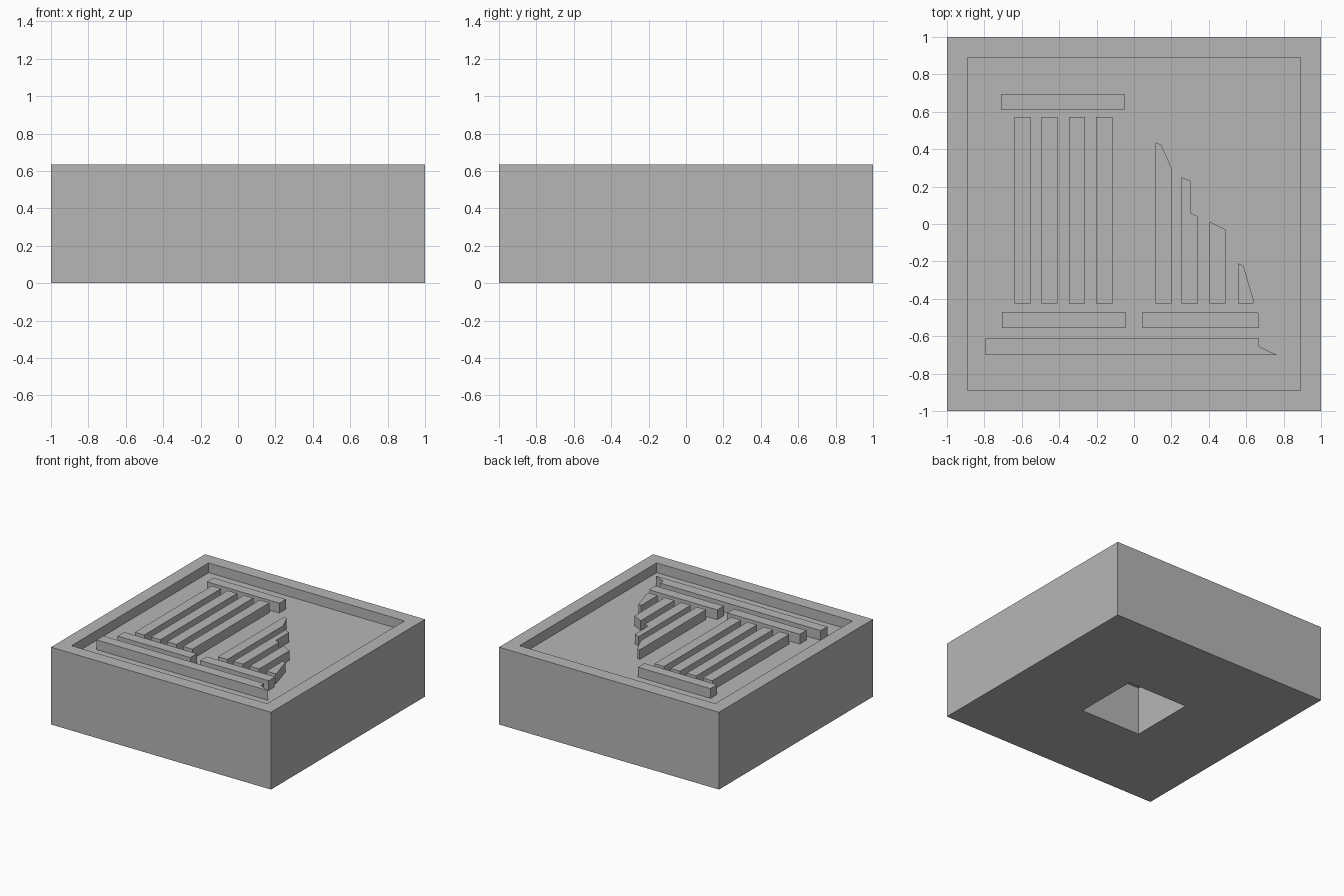
import bpy
import bmesh

cube = bpy.data.objects.get("Cube")
if cube:
    bpy.data.objects.remove(cube, do_unlink=True)

TOP = 0.635          # rim and relief height
FLOOR = 0.555        # recessed panel height
SINK = 0.01          # how far relief parts are set into the panel

stone = bpy.data.materials.new("stone_grey")
stone.use_nodes = True
stone.diffuse_color = (0.47, 0.47, 0.47, 1)
stone.node_tree.nodes["Principled BSDF"].inputs["Base Color"].default_value = stone.diffuse_color


def finish(name, bm):
    bmesh.ops.recalc_face_normals(bm, faces=bm.faces)
    mesh = bpy.data.meshes.new(name)
    bm.to_mesh(mesh)
    bm.free()
    mesh.materials.append(stone)
    obj = bpy.data.objects.new(name, mesh)
    bpy.context.collection.objects.link(obj)
    return obj


def slab(name, outline):
    """Raise a flat outline from the panel to the rim height."""
    bm = bmesh.new()
    face = bm.faces.new([bm.verts.new((x, y, FLOOR - SINK)) for x, y in outline])
    raised = bmesh.ops.extrude_face_region(bm, geom=[face], use_keep_orig=True)
    verts = [v for v in raised["geom"] if isinstance(v, bmesh.types.BMVert)]
    bmesh.ops.translate(bm, verts=verts, vec=(0, 0, TOP - FLOOR + SINK))
    return finish(name, bm)


def bar(name, x0, x1, y0, y1):
    return slab(name, [(x0, y0), (x1, y0), (x1, y1), (x0, y1)])


# Block: square rings joined from socket ceiling, round the outside, to the panel
bm = bmesh.new()
rings = []
for half, z in [(0.275, 0.40), (0.275, 0), (1, 0), (1, TOP), (0.89, TOP), (0.89, FLOOR)]:
    rings.append([bm.verts.new((sx * half, sy * half, z))
                  for sx, sy in [(-1, -1), (1, -1), (1, 1), (-1, 1)]])
for a, b in zip(rings, rings[1:]):
    for i in range(4):
        j = (i + 1) % 4
        bm.faces.new([a[i], a[j], b[j], b[i]])
bm.faces.new(rings[0])
bm.faces.new(rings[-1])
finish("block", bm)

# Intact columns with their capital and base
bar("capital", -0.71, -0.05, 0.61, 0.695)
for i in range(4):
    x = -0.64 + i * 0.146
    bar(f"column_{i + 1}", x, x + 0.086, -0.425, 0.573)
bar("column_base", -0.705, -0.045, -0.555, -0.47)

# Broken columns, each with its own jagged top from left to right
FOOT = -0.425
broken_tops = [
    [(0.115, 0.437), (0.145, 0.425), (0.20, 0.30)],
    [(0.255, 0.25), (0.303, 0.23), (0.303, 0.06), (0.343, 0.04)],
    [(0.403, 0.013), (0.49, -0.03)],
    [(0.555, -0.21), (0.585, -0.222), (0.64, -0.41)],
]
for i, top in enumerate(broken_tops):
    slab(f"broken_column_{i + 1}", [(top[-1][0], FOOT), (top[0][0], FOOT)] + top)

# Base under the broken columns, with a chipped corner
slab("broken_base", [(0.045, -0.555), (0.667, -0.555), (0.667, -0.485),
                     (0.66, -0.47), (0.045, -0.47)])

# Long plinth with a splintered end
slab("plinth", [(-0.795, -0.70), (0.765, -0.70), (0.667, -0.655),
                (0.667, -0.613), (-0.795, -0.613)])
